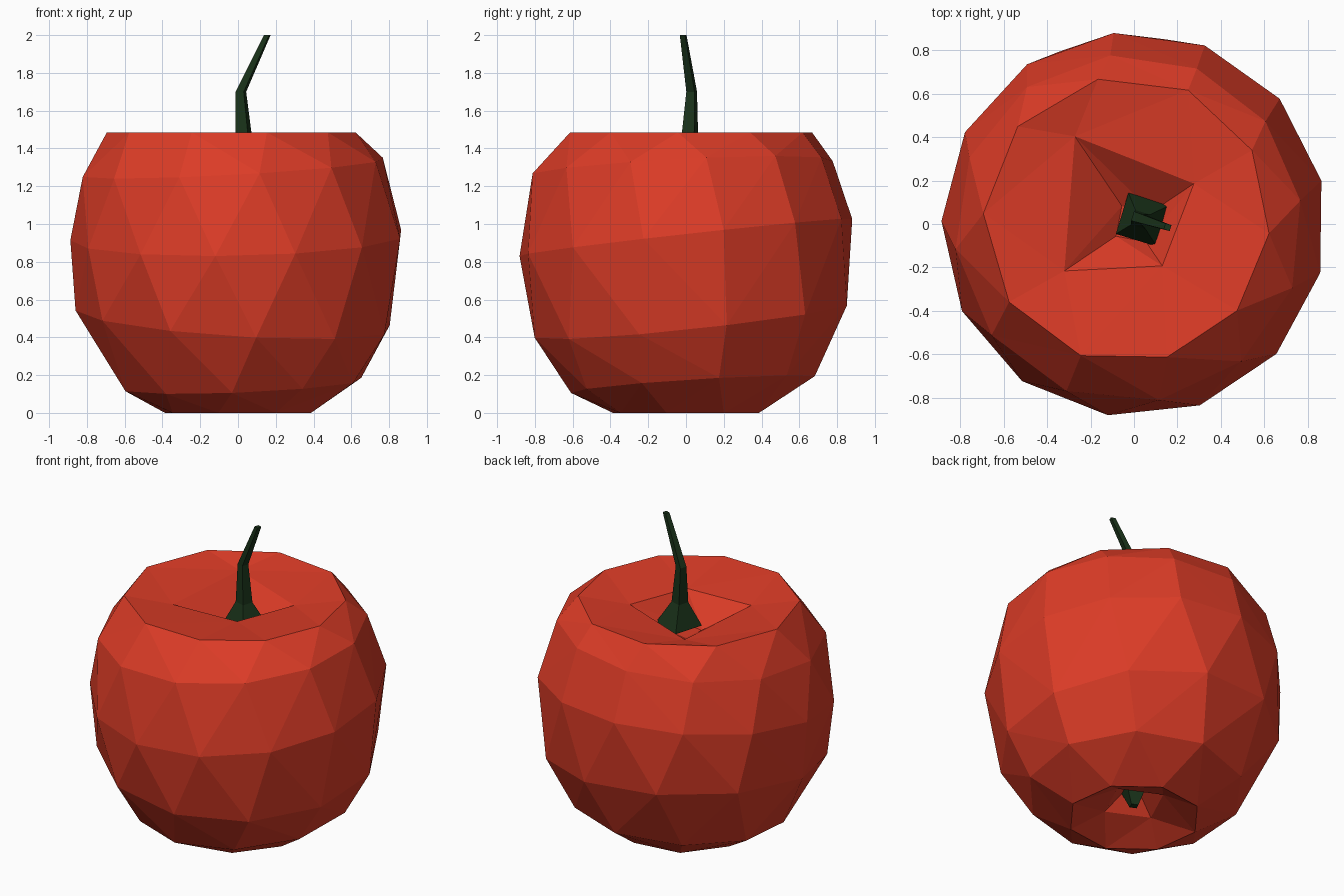
import bpy, bmesh
from math import sin, cos, radians

if "Cube" in bpy.data.objects:
    bpy.data.objects.remove(bpy.data.objects["Cube"])

def material(name, rgb):
    m = bpy.data.materials.new(name)
    m.diffuse_color = (*rgb, 1)
    m.use_nodes = True
    m.node_tree.nodes["Principled BSDF"].inputs["Base Color"].default_value = m.diffuse_color
    return m

red = material("apple_red", (0.72, 0.045, 0.02))
green = material("stem_green", (0.01, 0.032, 0.01))

# Outer silhouette of the fruit: (height, radius)
PROFILE = [(0.0, 0.38), (0.07, 0.58), (0.3, 0.77), (0.54, 0.86),
           (0.8, 0.89), (1.03, 0.885), (1.25, 0.83), (1.43, 0.73), (1.5, 0.65)]

def radius_at(z):
    for (z0, r0), (z1, r1) in zip(PROFILE, PROFILE[1:]):
        if z <= z1:
            return r0 + (r1 - r0) * (z - z0) / (z1 - z0)
    return PROFILE[-1][1]

def skin(n, start, z, tilt, high):
    """Ring on the silhouette, tilted so that it is highest at angle 'high'."""
    pts = []
    for k in range(n):
        a = start + 360 * k / n
        h = z + tilt * cos(radians(a - high))
        pts.append((a, radius_at(h), h))
    return pts

def ring(n, start, r, z, stretch=0, wide=0):
    """Level ring, stretched outwards towards angle 'wide'."""
    angles = [start + 360 * k / n for k in range(n)]
    return [(a, r + stretch * cos(radians(a - wide)), z) for a in angles]

def stitch(bm, ring_a, ring_b):
    """Zip two rings of (angle, vert) with triangles."""
    na, nb = len(ring_a), len(ring_b)
    i = j = 0
    def ang(loop, k):
        return loop[k % len(loop)][0] + 360 * (k // len(loop))
    while i < na or j < nb:
        a, b = ring_a[i % na][1], ring_b[j % nb][1]
        if j >= nb or (i < na and ang(ring_a, i + 1) + ang(ring_a, i)
                       <= ang(ring_b, j + 1) + ang(ring_b, j)):
            i += 1
            bm.faces.new((a, b, ring_a[i % na][1]))
        else:
            j += 1
            bm.faces.new((a, b, ring_b[j % nb][1]))

def build(name, rings, mat, centres=None):
    """Stitch rings of (angle, radius, z) into a closed solid."""
    bm = bmesh.new()
    loops = []
    for k, pts in enumerate(rings):
        cx, cy = centres[k] if centres else (0, 0)
        loops.append([(a, bm.verts.new((cx + r * cos(radians(a)),
                                        cy + r * sin(radians(a)), z)))
                      for a, r, z in pts])
    for lower, upper in zip(loops, loops[1:]):
        stitch(bm, lower, upper)
    for end in (loops[0], loops[-1]):
        bm.faces.new([v for _, v in end])
    bmesh.ops.recalc_face_normals(bm, faces=bm.faces)
    me = bpy.data.meshes.new(name)
    bm.to_mesh(me)
    bm.free()
    me.materials.append(mat)
    ob = bpy.data.objects.new(name, me)
    bpy.context.collection.objects.link(ob)

# Fruit, from the bottom dimple up and over into the top dimple
build("apple_body", [
    ring(4, 20, 0.07, 0.2),
    ring(4, 20, 0.2, 0.1),
    ring(8, 30, 0.4, 0),
    skin(10, 15, 0.15, 0.05, 60),
    skin(11, 15, 0.49, 0.1, 120),
    skin(13, 13, 0.93, 0.1, 80),
    skin(12, 8, 1.3, 0.06, 40),
    ring(10, -4, 0.66, 1.485, 0.04, 150),
    ring(4, 34, 0.36, 1.44, 0.13, 136),
    ring(4, 34, 0.1, 1.27),
], red)

# Bent stem flaring at its root
build("stem", [ring(4, 28, 0.14, 1.31), ring(4, 28, 0.05, 1.46),
               ring(4, 28, 0.032, 1.7), ring(4, 28, 0.02, 2)], green,
      [(0.04, 0.02), (0.03, 0.02), (0.015, 0.03), (0.155, -0.015)])

# Small dried flower end in the bottom dimple
build("calyx", [ring(4, 20, 0.03, 0.08), ring(4, 20, 0.09, 0.2)], green)
